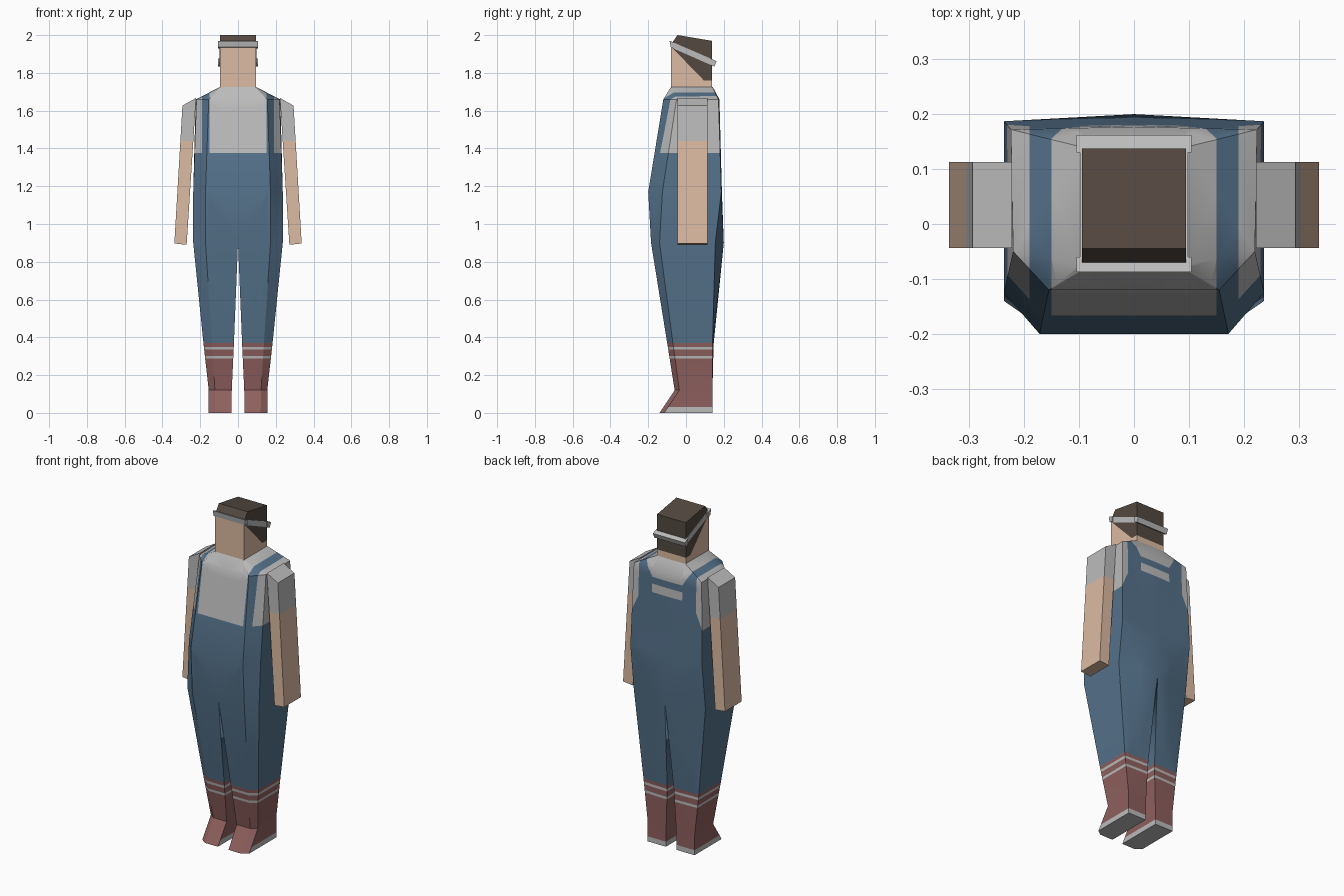
import bpy, bmesh
from mathutils import Vector

if "Cube" in bpy.data.objects:
    bpy.data.objects.remove(bpy.data.objects["Cube"])


def material(name, rgb):
    m = bpy.data.materials.new(name)
    lin = [((c / 255 + 0.055) / 1.055) ** 2.4 for c in rgb]
    m.diffuse_color = (*lin, 1)
    m.use_nodes = True
    m.node_tree.nodes["Principled BSDF"].inputs["Base Color"].default_value = m.diffuse_color
    return m


GREY, BLUE, RED, SKIN, HAIR = range(5)
MATS = [material("light grey cloth", (188, 188, 188)),
        material("blue denim", (85, 114, 139)),
        material("red boot", (142, 96, 94)),
        material("skin", (220, 187, 163)),
        material("dark brown hair", (84, 73, 65))]


def finish(bm, name, rule, cuts=(), mirror=False):
    """Cut the colour borders, colour faces by rule, shade and mirror."""
    bmesh.ops.recalc_face_normals(bm, faces=bm.faces[:])
    outer = max(bm.faces, key=lambda f: f.calc_center_median().x)
    if outer.normal.x < 0:
        bmesh.ops.reverse_faces(bm, faces=bm.faces[:])
    bmesh.ops.triangulate(bm, faces=bm.faces[:])
    for co, no in cuts:
        bmesh.ops.bisect_plane(bm, geom=bm.verts[:] + bm.edges[:] + bm.faces[:],
                               plane_co=co, plane_no=no, dist=1e-5)
    bm.normal_update()
    for f in bm.faces:
        f.material_index = rule(f.calc_center_median(), f.normal)
    mesh = bpy.data.meshes.new(name)
    bm.to_mesh(mesh)
    bm.free()
    for m in MATS:
        mesh.materials.append(m)
    ob = bpy.data.objects.new(name, mesh)
    bpy.context.collection.objects.link(ob)
    bpy.ops.object.select_all(action='DESELECT')
    ob.select_set(True)
    bpy.context.view_layer.objects.active = ob
    bpy.ops.object.shade_smooth_by_angle(angle=0.52)
    if mirror:
        ob.modifiers.new("mirror", 'MIRROR').merge_threshold = 0.0005
    return ob


def prism(name, profile, x0, x1, rule, cuts=(), mirror=False):
    """Extrude a side profile (y, z) from x0 to x1."""
    bm = bmesh.new()
    a = [bm.verts.new((x0, y, z)) for y, z in profile]
    b = [bm.verts.new((x1, y, z)) for y, z in profile]
    bm.faces.new(a)
    bm.faces.new(b[::-1])
    n = len(a)
    for i in range(n):
        j = (i + 1) % n
        bm.faces.new((a[i], b[i], b[j], a[j]))
    return finish(bm, name, rule, cuts, mirror)


def z_cut(z):
    return ((0, 0, z), (0, 0, 1))


def x_cut(x):
    return ((x, 0, 0), (1, 0, 0))


def line_cut(p, q, axis):
    """Plane through two points, parallel to an axis."""
    return (p, (Vector(q) - Vector(p)).cross(Vector(axis)))


# Half body rings: front middle, front corner, side front, side back, back middle
rings = [
    (1.725, [(0, -.08), (.088, -.08), (.095, -.075), (.095, .14), (0, .142)]),
    (1.66, [(0, -.12), (.155, -.12), (.22, -.05), (.224, .172), (0, .177)]),
    (1.17, [(0, -.2), (.172, -.2), (.237, -.125), (.237, .187), (0, .19)]),
    (0.90, [(0, -.185), (.172, -.185), (.237, -.14), (.237, .155), (0, .2)]),
    (0.36, [(.022, -.098), (.137, -.098), (.182, -.068), (.182, .14), (.022, .146)]),
    (0.12, [(.033, -.06), (.122, -.06), (.155, -.035), (.155, .14), (.033, .14)]),
    (0.0, [(.035, -.14), (.12, -.14), (.155, -.115), (.155, .14), (.035, .14)]),
]


def body_colour(c, n):
    x, z = abs(c.x), c.z
    if z < 0.37:                                   # boots
        if z < 0.03 and n.y > -0.3:
            return GREY
        return GREY if .287 < z < .302 or .335 < z < .35 else RED
    if z < 1.375:                                  # trousers
        return BLUE
    strap = 0.15 < x < 0.19
    if c.y > 0.1 and n.y > 0.4:                    # back bib
        if z > 1.61:
            return BLUE if x < 0.19 and x > 0.10 + (z - 1.61) * 0.6 else GREY
        if 1.52 < z < 1.57 and x < 0.10:
            return GREY
        edge = 0.19 + max(0, 1.475 - z) * 0.45
        return BLUE if x < edge else GREY
    return BLUE if strap else GREY


bm = bmesh.new()
grid = [[bm.verts.new((x, y, z)) for x, y in pts] for z, pts in rings]
for k in range(len(grid) - 1):
    u, v = grid[k], grid[k + 1]
    for i in range(4):
        bm.faces.new((u[i], v[i], v[i + 1], u[i + 1]))
    if k >= 3:                                     # inside of the leg
        bm.faces.new((u[4], v[4], v[0], u[0]))
bm.faces.new(grid[-1])
body_cuts = [z_cut(z) for z in (.03, .287, .302, .335, .35, .37, 1.375, 1.475, 1.52, 1.57, 1.61)]
body_cuts += [x_cut(x) for x in (.10, .15, .19)]
body_cuts += [line_cut((.10, 0, 1.61), (.16, 0, 1.71), (0, 1, 0)),
              line_cut((.19, 0, 1.475), (.235, 0, 1.375), (0, 1, 0))]
finish(bm, "overalls_body", body_colour, body_cuts, mirror=True)

# Arms with short sleeves
bm = bmesh.new()
for y in (-.044, .113):
    for x, z in ((.222, 1.667), (.294, 1.627), (.337, .897), (.272, .89)):
        bm.verts.new((x, y, z))
bmesh.ops.convex_hull(bm, input=bm.verts[:])
finish(bm, "arm", lambda c, n: GREY if c.z > 1.44 else SKIN, [z_cut(1.44)], mirror=True)


# Head with hair painted above a slanted hairline
def head_colour(c, n):
    above = c.z > 1.94 - (c.y + .08) * 1.03
    return HAIR if above and c.z > 1.76 else SKIN


prism("head", [(-.08, 1.715), (-.08, 1.95), (-.045, 2.0), (.137, 1.97), (.137, 1.715)],
      -.095, .095, head_colour,
      [z_cut(1.76), line_cut((0, -.08, 1.94), (0, .92, .91), (1, 0, 0))])

# Headband: front and back bars and thin side plates
grey = lambda c, n: GREY
prism("headband_front", [(-.087, 1.97), (-.06, 1.96), (-.06, 1.928), (-.081, 1.936)],
      -.105, .105, grey)
prism("headband_back", [(.13, 1.876), (.162, 1.862), (.15, 1.833), (.13, 1.842)],
      -.105, .105, grey)
prism("headband_side", [(-.08, 1.967), (.14, 1.872), (.14, 1.838), (-.08, 1.935)],
      .092, .098, grey, mirror=True)
